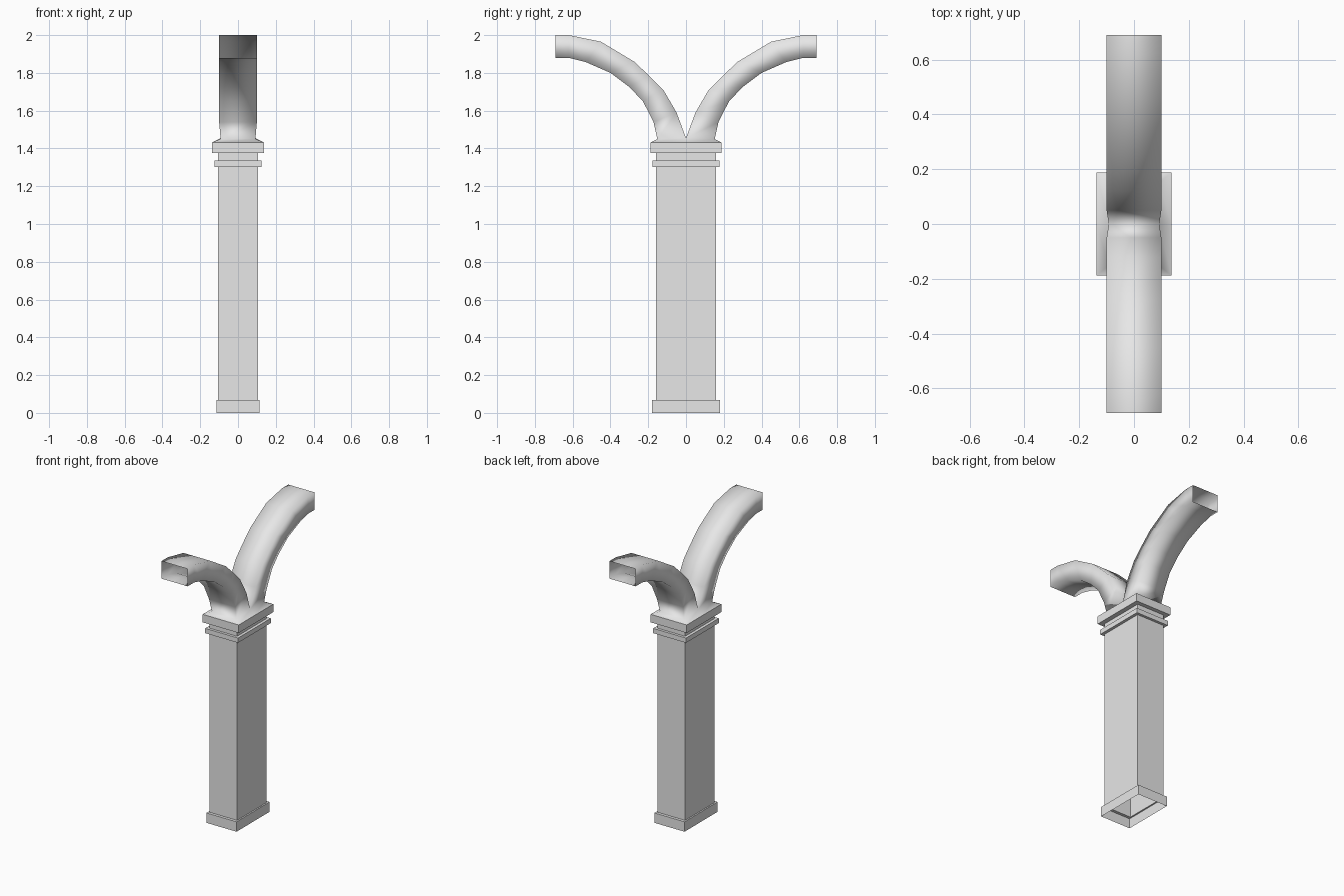
import bpy
import bmesh

cube = bpy.data.objects.get("Cube")
if cube:
    bpy.data.objects.remove(cube, do_unlink=True)

stone = bpy.data.materials.new("pale_grey_stone")
stone.use_nodes = True
grey = (0.8, 0.8, 0.8, 1.0)
stone.diffuse_color = grey
stone.node_tree.nodes["Principled BSDF"].inputs["Base Color"].default_value = grey


def finish(name, bm, smooth):
    """Weld the shell, orient it outwards and add it to the scene."""
    bmesh.ops.remove_doubles(bm, verts=bm.verts, dist=0.0005)
    for face in bm.faces:
        face.smooth = smooth
    mesh = bpy.data.meshes.new(name)
    bm.to_mesh(mesh)
    bm.free()
    mesh.materials.append(stone)
    obj = bpy.data.objects.new(name, mesh)
    bpy.context.scene.collection.objects.link(obj)
    return obj


def loft(bm, rings):
    """Skin a row of four-cornered rings, leaving both ends open."""
    rows = [[bm.verts.new(p) for p in ring] for ring in rings]
    for a, b in zip(rows, rows[1:]):
        for i in range(4):
            j = (i + 1) % 4
            bm.faces.new((a[i], a[j], b[j], b[i]))


def rectangle(hx, hy, z):
    return [(-hx, -hy, z), (hx, -hy, z), (hx, hy, z), (-hx, hy, z)]


# Hollow column with stepped base, collar and cap
SHAFT, BASE, COLLAR, CAP = (0.105, 0.16), (0.115, 0.18), (0.125, 0.178), (0.137, 0.188)
steps = [(BASE, 0, 0.068), (SHAFT, 0.068, 1.302), (COLLAR, 1.302, 1.335),
         (SHAFT, 1.335, 1.377), (CAP, 1.377, 1.432)]
bm = bmesh.new()
loft(bm, [rectangle(*size, z) for size, low, high in steps for z in (low, high)])
finish("column", bm, False)

# Two curved hollow arms: (upper y, upper z, lower y, lower z, half width)
sections = [
    (0, 1.455, 0.152, 1.45, 0.092),
    (0.05, 1.59, 0.172, 1.54, 0.1),
    (0.12, 1.71, 0.228, 1.65, 0.1),
    (0.195, 1.785, 0.3, 1.725, 0.1),
    (0.275, 1.86, 0.4, 1.80, 0.1),
    (0.45, 1.965, 0.53, 1.857, 0.1),
    (0.62, 2.0, 0.62, 1.88, 0.1),
    (0.69, 2.0, 0.69, 1.88, 0.1),
]
bm = bmesh.new()
for s in (1, -1):
    rings = [[(-s * w, s * uy, uz), (s * w, s * uy, uz),
              (s * w, s * ly, lz), (-s * w, s * ly, lz)]
             for uy, uz, ly, lz, w in sections]
    loft(bm, rings)
    # Sloping skirt from the cap edge up to the arm root
    hx, hy = CAP
    z = steps[-1][2]
    rim = [(-s * hx, 0, z), (s * hx, 0, z), (s * hx, s * hy, z), (-s * hx, s * hy, z)]
    for i in (1, 2, 3):
        j = (i + 1) % 4
        bm.faces.new([bm.verts.new(p) for p in (rim[i], rim[j], rings[0][j], rings[0][i])])
finish("forked_arms", bm, True)
